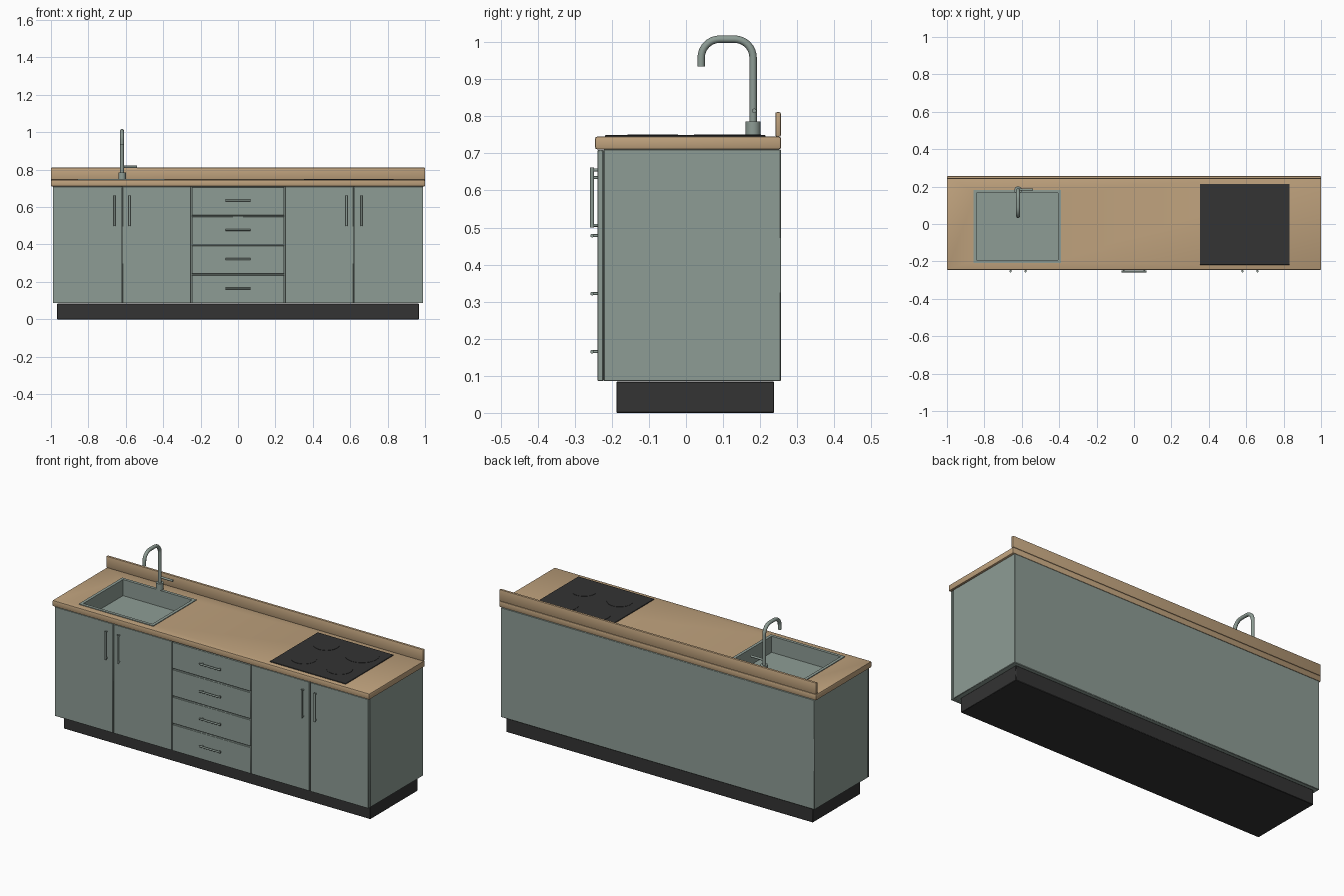
import bpy, bmesh, math
from mathutils import Vector

if "Cube" in bpy.data.objects:
    bpy.data.objects.remove(bpy.data.objects["Cube"])


def material(name, rgb):
    m = bpy.data.materials.new(name)
    m.diffuse_color = (*rgb, 1)
    m.use_nodes = True
    m.node_tree.nodes["Principled BSDF"].inputs["Base Color"].default_value = m.diffuse_color
    return m


GREEN = material("sage_green", (0.27, 0.335, 0.30))
WOOD = material("light_wood", (0.52, 0.36, 0.205))
BLACK = material("charcoal", (0.033, 0.033, 0.033))


def add(name, bm, mat):
    me = bpy.data.meshes.new(name)
    bm.to_mesh(me)
    bm.free()
    me.materials.append(mat)
    ob = bpy.data.objects.new(name, me)
    bpy.context.collection.objects.link(ob)
    return ob


def activate(ob):
    bpy.ops.object.select_all(action='DESELECT')
    ob.select_set(True)
    bpy.context.view_layer.objects.active = ob


def smooth(ob):
    activate(ob)
    bpy.ops.object.shade_smooth_by_angle(angle=math.radians(40))


def box_bm(lo, hi):
    bm = bmesh.new()
    bmesh.ops.create_cube(bm, size=1)
    lo, hi = Vector(lo), Vector(hi)
    for v in bm.verts:
        v.co = (lo + hi) / 2 + v.co * (hi - lo)
    return bm


def box(name, lo, hi, mat, bevel=0.0, segments=2):
    bm = box_bm(lo, hi)
    if bevel:
        bmesh.ops.bevel(bm, geom=bm.edges[:], offset=bevel, segments=segments,
                        profile=0.5, affect='EDGES')
    ob = add(name, bm, mat)
    if bevel:
        smooth(ob)
    return ob


def rod(bm, a, b, r, sides=16):
    """Add a capped cylinder from a to b."""
    a, b = Vector(a), Vector(b)
    rot = (b - a).to_track_quat('Z', 'Y').to_matrix().to_4x4()
    rot.translation = (a + b) / 2
    bmesh.ops.create_cone(bm, cap_ends=True, segments=sides, radius1=r, radius2=r,
                          depth=(b - a).length, matrix=rot)


# Plinth, carcass, worktop and upstand
box("plinth", (-0.967, -0.188, 0), (0.967, 0.238, 0.084), BLACK, 0.002, 1)
carcass = box("carcass", (-0.99, -0.222, 0.086), (0.99, 0.256, 0.711), GREEN, 0.002, 1)
worktop = box("worktop", (-1, -0.245, 0.711), (1, 0.256, 0.745), WOOD, 0.005)
box("upstand", (-1, 0.241, 0.745), (1, 0.256, 0.811), WOOD, 0.004)

# Opening for the sink basin
cutter = add("sink_cutter", box_bm((-0.845, -0.196, 0.63), (-0.401, 0.169, 0.8)), GREEN)
cutter.hide_render = True
for ob in (carcass, worktop):
    mod = ob.modifiers.new("sink_opening", 'BOOLEAN')
    mod.operation, mod.object, mod.solver = 'DIFFERENCE', cutter, 'EXACT'
    activate(ob)
    bpy.ops.object.modifier_apply(modifier=mod.name)
bpy.data.objects.remove(cutter)

# Sink: thin rim with the centre pushed down into a basin
bm = box_bm((-0.858, -0.209, 0.744), (-0.389, 0.182, 0.749))
bm.normal_update()
top = max(bm.faces, key=lambda f: f.calc_center_median().z)
bottom = min(bm.faces, key=lambda f: f.calc_center_median().z)
bmesh.ops.delete(bm, geom=[bottom], context='FACES_ONLY')
bmesh.ops.inset_region(bm, faces=[top], thickness=0.024)
ext = bmesh.ops.extrude_discrete_faces(bm, faces=[top])
for v in ext["faces"][0].verts:
    v.co.z -= 0.092
add("sink", bm, GREEN)

# Doors and their upright handles
for side in (-1, 1):
    for n, (x0, x1) in enumerate(((0.251, 0.618), (0.622, 0.99))):
        a, b = sorted((side * x0, side * x1))
        box("door", (a, -0.239, 0.086), (b, -0.223, 0.709), GREEN, 0.002, 1)
        x = side * (0.58, 0.66)[n]
        bm = bmesh.new()
        rod(bm, (x, -0.253, 0.5), (x, -0.253, 0.662), 0.0055)
        for z in (0.506, 0.655):
            rod(bm, (x, -0.253, z), (x, -0.237, z), 0.004)
        smooth(add("door_handle", bm, GREEN))

# Drawers and their level handles
for i in range(4):
    z = 0.086 + i * 0.1565
    box("drawer_front", (-0.247, -0.239, z), (0.247, -0.223, z + 0.151), GREEN, 0.002, 1)
    zh = z + 0.079
    bm = bmesh.new()
    rod(bm, (-0.066, -0.253, zh), (0.066, -0.253, zh), 0.005)
    for x in (-0.055, 0.055):
        rod(bm, (x, -0.253, zh), (x, -0.237, zh), 0.004)
    smooth(add("drawer_handle", bm, GREEN))

# Hob with four cooking zones
box("hob", (0.353, -0.218, 0.744), (0.832, 0.214, 0.749), BLACK, 0.001, 1)
for x, y, r in ((0.48, 0.112, 0.068), (0.705, 0.112, 0.09),
                (0.48, -0.09, 0.068), (0.705, -0.09, 0.068)):
    bm = bmesh.new()
    rod(bm, (x, y, 0.748), (x, y, 0.7505), r, 32)
    smooth(add("cooking_zone", bm, BLACK))

# Tap base and side lever
TX, TY = -0.62, 0.181
bm = bmesh.new()
rod(bm, (TX, TY, 0.746), (TX, TY, 0.786), 0.02, 24)
rod(bm, (TX, TY + 0.003, 0.815), (TX + 0.08, TY + 0.003, 0.815), 0.006)
smooth(add("tap_base_and_lever", bm, GREEN))

# Tap spout swept along a hooked path
path = [(TY, 0.78)]
R, Z = 0.05, 0.958
for cy, start in ((TY - R, 0), (0.041 + R, 90)):
    for k in range(9):
        t = math.radians(start + k * 90 / 8)
        path.append((cy + R * math.cos(t), Z + R * math.sin(t)))
path.append((0.041, 0.935))
cu = bpy.data.curves.new("tap_spout", 'CURVE')
cu.dimensions = '3D'
cu.bevel_depth, cu.bevel_resolution, cu.use_fill_caps = 0.01, 4, True
sp = cu.splines.new('POLY')
sp.points.add(len(path) - 1)
for p, (y, z) in zip(sp.points, path):
    p.co = (TX, y, z, 1)
cu.materials.append(GREEN)
spout = bpy.data.objects.new("tap_spout", cu)
bpy.context.collection.objects.link(spout)
activate(spout)
bpy.ops.object.convert(target='MESH')
smooth(bpy.context.view_layer.objects.active)
